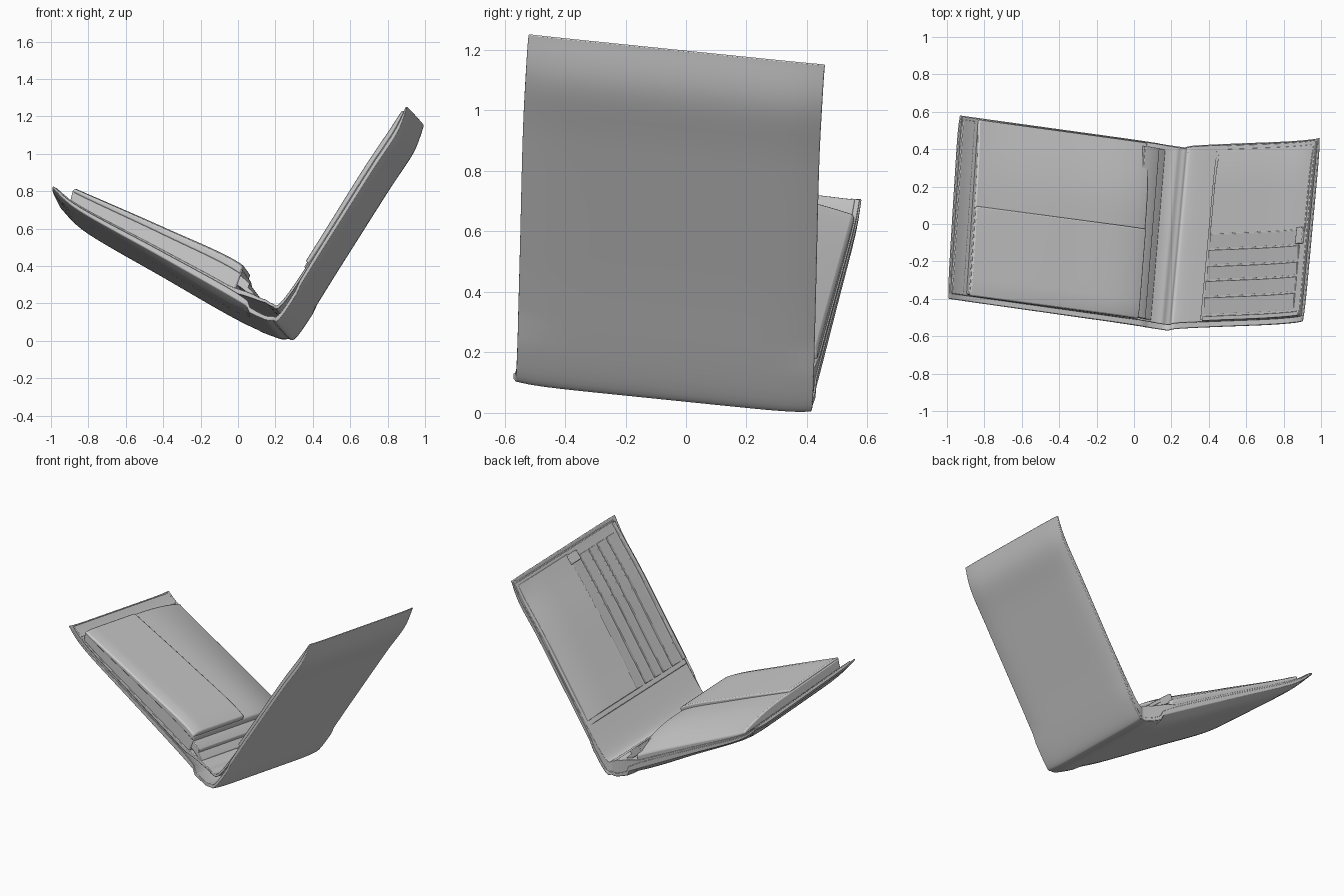
import bpy, bmesh, math
from mathutils import Vector

if "Cube" in bpy.data.objects:
    bpy.data.objects.remove(bpy.data.objects["Cube"])

# Front-end section of the open wallet (x, z): outside skin and inside face, matched point by point
OUTER = [(-1.0, .81), (-.86, .67), (-.46, .43), (-.08, .205), (.11, .115), (.18, .10),
         (.245, .135), (.47, .49), (.73, .90), (.86, 1.10), (.91, 1.25)]
INNER = [(-.965, .86), (-.83, .80), (-.40, .61), (0, .42), (.12, .27), (.18, .215),
         (.23, .235), (.42, .53), (.66, .915), (.81, 1.14), (.885, 1.255)]


def spline(pts, u):
    """Smooth point on a section; u runs 0 (left tip) to 10 (right tip), fold at 5."""
    i = min(int(u), len(pts) - 2)
    f = u - i
    p = [Vector(pts[min(max(k, 0), len(pts) - 1)]) for k in range(i - 1, i + 3)]
    return 0.5 * (2 * p[1] + (p[2] - p[0]) * f + (2 * p[0] - 5 * p[1] + 4 * p[2] - p[3]) * f * f
                  + (3 * p[1] - p[0] - 3 * p[2] + p[3]) * f ** 3)


def place(u, t, f):
    """u along section, t front to back, f from outside skin (0) to inside face (1)."""
    o, n = spline(OUTER, u), spline(INNER, u)
    p = o.lerp(n, f)
    y = -.40 - .17 * (o.x + 1) / 1.18 if u < 5 else -.57 + .05 * (u - 5) / 5
    k = min(u / 5, 1)
    return Vector((p.x + t * (.06 + .03 * k), y + .98 * t, p.y - t * (.12 - .02 * k)))


def lerp(a, b, k):
    return a + (b - a) * min(max(k, 0), 1)


def slab(name, u0, u1, t0, t1, low, high, nu=24, nt=12, bevel=.006):
    """Closed leather layer following the section, with low/high depth functions of (u, t)."""
    bm = bmesh.new()
    layers = []
    for fn in (low, high):
        layers.append([[bm.verts.new(place(u, t, fn(u, t)))
                        for t in [t0 + (t1 - t0) * j / nt for j in range(nt + 1)]]
                       for u in [u0 + (u1 - u0) * i / nu for i in range(nu + 1)]])
    for g in layers:
        for i in range(nu):
            for j in range(nt):
                bm.faces.new((g[i][j], g[i + 1][j], g[i + 1][j + 1], g[i][j + 1]))
    a, b = layers
    rim = ([(i, 0) for i in range(nu)] + [(nu, j) for j in range(nt)]
           + [(i, nt) for i in range(nu, 0, -1)] + [(0, j) for j in range(nt, 0, -1)])
    for (i, j), (k, l) in zip(rim, rim[1:] + rim[:1]):
        bm.faces.new((a[i][j], a[k][l], b[k][l], b[i][j]))
    bmesh.ops.recalc_face_normals(bm, faces=bm.faces)
    me = bpy.data.meshes.new(name)
    bm.to_mesh(me)
    bm.free()
    ob = bpy.data.objects.new(name, me)
    bpy.context.collection.objects.link(ob)
    if bevel:
        m = ob.modifiers.new("soft_edges", 'BEVEL')
        m.width, m.segments, m.limit_method, m.angle_limit = bevel, 2, 'ANGLE', math.radians(50)
    bpy.ops.object.select_all(action='DESELECT')
    ob.select_set(True)
    bpy.context.view_layer.objects.active = ob
    bpy.ops.object.shade_smooth_by_angle(angle=math.radians(40))
    return ob


# Depth profiles
def skin(u, t):
    return .22 * abs(2 * t - 1) ** 8 * (.4 if 3.5 < u < 6.5 else 1)


def shell_in(u, t):
    return skin(u, t) + lerp(.15, .3, (u - 4) / 3)


def lining_top(u, t):
    side = .42 if u < 5 else .62
    return lerp(.9, side, (abs(u - 5) - .6) / 1.4)


def lining_low(u, t):
    return lining_top(u, t) - lerp(.12, .22, (u - 4) / 3)


def back_taper(t):
    return .38 * max(0, (t - .6) / .4) ** 2


def left_top(u, t):
    return .93 - back_taper(t)


# Outer cover and the inner lining that forms the note compartment
slab("outer_cover", 0, 10, 0, 1, skin, shell_in, 80, 20, .008)
slab("inner_lining", .3, 9.8, .03, .98, lining_low, lining_top, 80, 12, .004)

# Closed back seam joining the cover and lining
slab("back_seam", .1, 9.9, .965, .995, lambda u, t: shell_in(u, t) - .05, lining_top, 80, 2, .003)

# Left side: thick pocket, raised front flap, end strip and ledges beside the fold
slab("left_pocket", .78, 3.12, .035, .99, lambda u, t: .36, left_top, 24, 16, .01)
slab("left_flap", .80, 3.10, .03, .52, lambda u, t: .80,
     lambda u, t: 1.03 - .12 * max(0, 1 - t / .1) ** 2, 24, 10, .008)
slab("left_end_strip", .15, .7, .03, .98, lambda u, t: .15, lambda u, t: .45, 6, 10, .004)
for n, (u, f) in enumerate([(3.4, .78), (3.7, .68)]):
    slab("fold_ledge_%d" % (n + 1), 3.0, u, .04, .97, lambda u, t, f=f: f - .14,
         lambda u, t, f=f: f, 6, 10, .004)

# Right side: base pocket, smooth rear pocket and overlapping card slots
slab("right_pocket", 6.65, 9.75, .04, .99, lambda u, t: .5,
     lambda u, t: .84 - .2 * max(0, (t - .8) / .2) ** 2, 24, 16, .005)
slab("right_rear_pocket", 6.72, 9.6, .5, .97, lambda u, t: .6,
     lambda u, t: .98 - .25 * max(0, (t - .75) / .22) ** 2, 24, 10, .006)
edges = [.07, .17, .26, .34, .43, .52]
for n, (a, b) in enumerate(zip(edges, edges[1:])):
    slab("card_slot_%d" % (n + 1), 6.72, 9.3, a, b - .008, lambda u, t: .6,
         lambda u, t, a=a, b=b: .84 + .17 * (t - a) / (b - a), 20, 3, .003)
slab("card_tab", 9.15, 9.55, .43, .52, lambda u, t: .7, lambda u, t: 1.12, 4, 3, .004)
slab("right_front_hem", 6.72, 9.7, .035, .06, lambda u, t: .6, lambda u, t: .98, 20, 2, .003)
